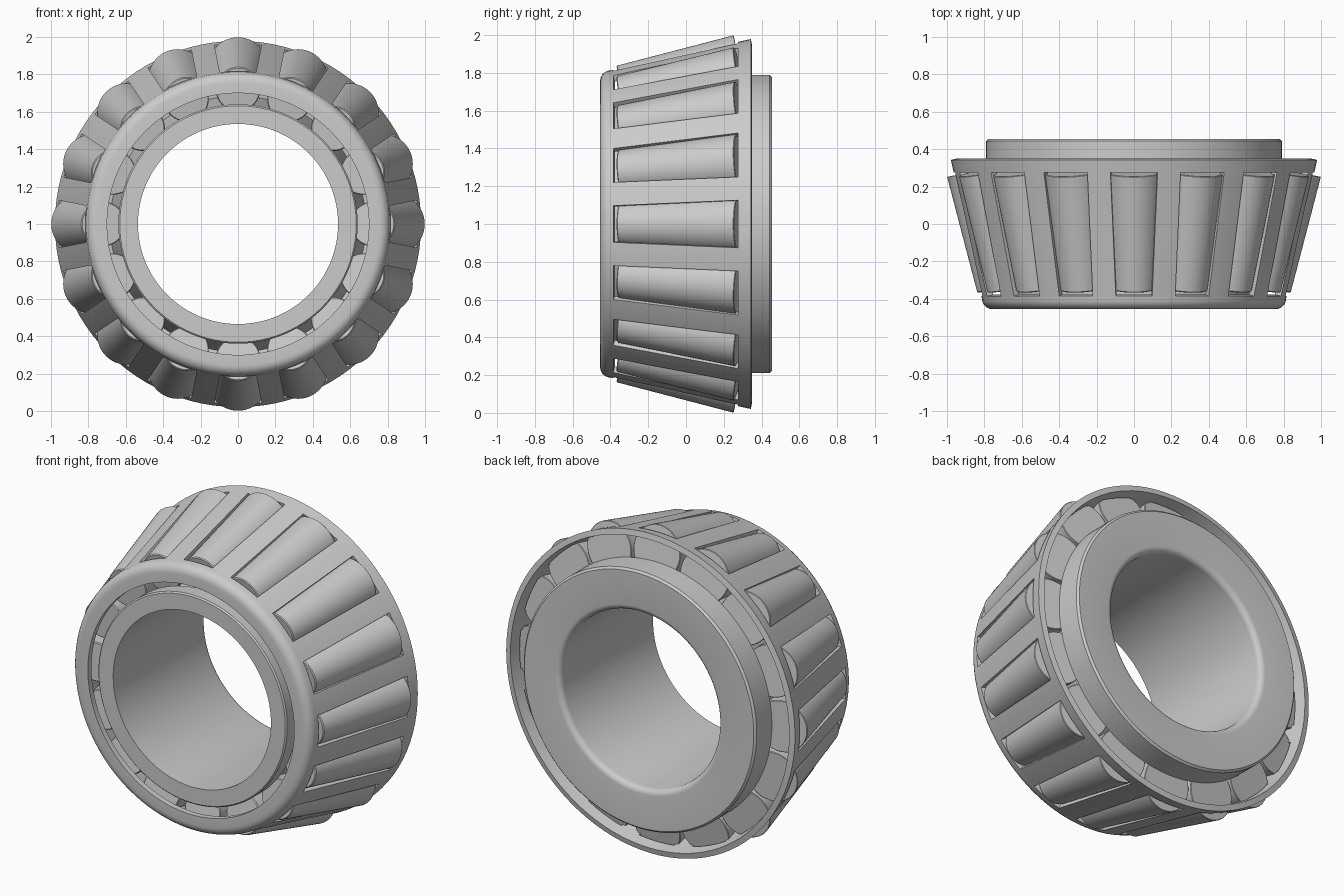
import bpy, bmesh, math
from mathutils import Matrix

if "Cube" in bpy.data.objects:
    bpy.data.objects.remove(bpy.data.objects["Cube"])

N = 16                      # rollers
PITCH = 2 * math.pi / N
CENTRE = Matrix.Translation((0, 0, 1))


def finish(obj):
    bpy.ops.object.select_all(action='DESELECT')
    obj.select_set(True)
    bpy.context.view_layer.objects.active = obj
    for m in list(obj.modifiers):
        bpy.ops.object.modifier_apply(modifier=m.name)
    bpy.ops.object.shade_smooth_by_angle(angle=math.radians(35))


def add(name, bm):
    me = bpy.data.meshes.new(name)
    bm.to_mesh(me)
    bm.free()
    obj = bpy.data.objects.new(name, me)
    bpy.context.collection.objects.link(obj)
    return obj


def ring_point(r, y, a):
    return (r * math.sin(a), y, r * math.cos(a))


def lathe(name, profile, n, closed):
    """Revolve (radius, y) points around the y axis."""
    bm = bmesh.new()
    rows = [[bm.verts.new(ring_point(r, y, 2 * math.pi * j / n)) for j in range(n)]
            for r, y in profile]
    for i in range(len(rows) if closed else len(rows) - 1):
        p, q = rows[i], rows[(i + 1) % len(rows)]
        for j in range(n):
            k = (j + 1) % n
            bm.faces.new((p[j], p[k], q[k], q[j]))
    if not closed:
        bm.faces.new(rows[0])
        bm.faces.new(rows[-1])
    bmesh.ops.recalc_face_normals(bm, faces=bm.faces)
    return add(name, bm)


def arc(cr, cy, rad, a0, a1, n):
    return [(cr + rad * math.cos(math.radians(a0 + (a1 - a0) * i / n)),
             cy + rad * math.sin(math.radians(a0 + (a1 - a0) * i / n))) for i in range(n + 1)]


# Inner race: bore, front rib, tapered raceway and thick back flange
race = lathe("inner_race", [
    (0.535, -0.445), (0.632, -0.445), (0.64, -0.437), (0.64, -0.35), (0.60, -0.335),
    (0.684, 0.315), (0.79, 0.296), (0.79, 0.443), (0.778, 0.455)]
    + arc(0.57, 0.42, 0.035, 90, 180, 5), 96, True)
race.matrix_world = CENTRE
finish(race)

# Cage: thin conical shell with a rolled front lip and one pocket per roller
SLOT0, SLOT1 = -0.385, 0.275
cone = lambda y: 0.813 + 0.2237 * (y + 0.40)
profile = [(0.70, -0.455)] + arc(0.757, -0.399, 0.056, -90, 0, 6)
first = len(profile)
profile += [(cone(y), y) for y in (SLOT0, SLOT1, 0.343)]
COLS_IN, COLS_WEB = 4, 2
bm = bmesh.new()
rows = []
for r, y in profile:
    t = min(max((y - SLOT0) / (SLOT1 - SLOT0), 0), 1)
    h = math.asin(0.097 / cone(SLOT0)) * (1 - t) + math.asin(0.126 / cone(SLOT1)) * t
    row = []
    for k in range(N):
        angles = [-h + 2 * h * c / COLS_IN for c in range(COLS_IN)]
        angles += [h + (PITCH - 2 * h) * c / COLS_WEB for c in range(COLS_WEB)]
        row += [bm.verts.new(ring_point(r, y, k * PITCH + a)) for a in angles]
    rows.append(row)
total = len(rows[0])
for i in range(len(rows) - 1):
    for j in range(total):
        if i == first and j % (COLS_IN + COLS_WEB) < COLS_IN:
            continue
        k = (j + 1) % total
        bm.faces.new((rows[i][j], rows[i][k], rows[i + 1][k], rows[i + 1][j]))
cage = add("cage", bm)
cage.matrix_world = CENTRE
solid = cage.modifiers.new("thickness", 'SOLIDIFY')
solid.thickness = 0.035
solid.offset = -1
finish(cage)

# Tapered rollers, tilted to follow the raceway
R0, R1 = 0.12, 0.157                      # front and back roller radius
C0, C1 = (0.72, -0.345), (0.845, 0.283)   # axis ends as (radius, y)
tilt = math.atan2(C1[0] - C0[0], C1[1] - C0[1])
length = math.hypot(C1[0] - C0[0], C1[1] - C0[1])
roller = lathe("roller_1", [(R0 - 0.005, 0), (R0, 0.005), (R1, length - 0.003),
                            (R1 - 0.003, length)], 48, False)
finish(roller)
for k in range(N):
    obj = roller
    if k:
        obj = bpy.data.objects.new(f"roller_{k + 1}", roller.data)
        bpy.context.collection.objects.link(obj)
    obj.matrix_world = (CENTRE @ Matrix.Rotation(k * PITCH, 4, 'Y')
                        @ Matrix.Translation((0, C0[1], C0[0])) @ Matrix.Rotation(tilt, 4, 'X'))
